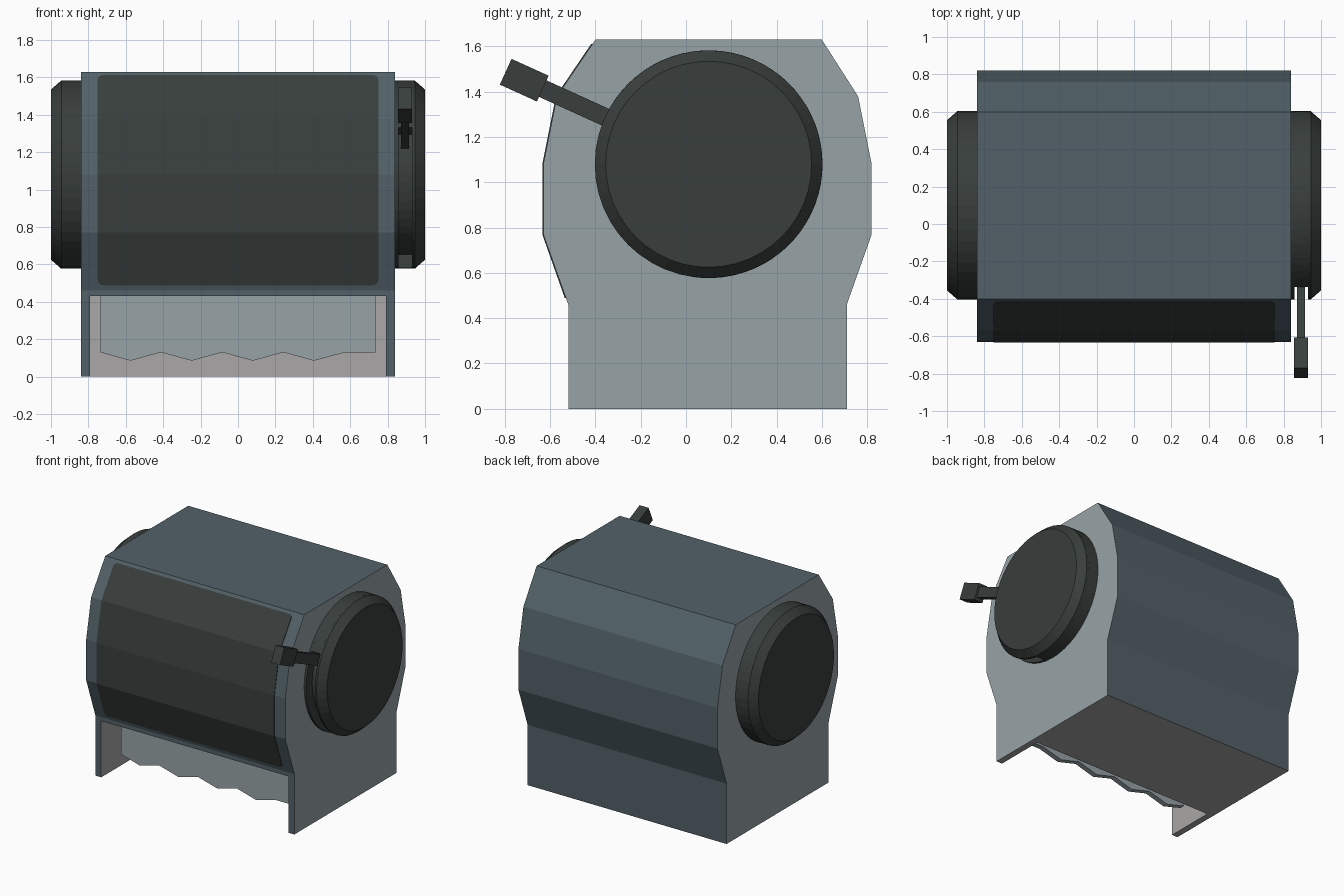
import bpy, bmesh, math
from mathutils import Matrix

cube = bpy.data.objects.get("Cube")
if cube:
    bpy.data.objects.remove(cube)


def material(name, rgb):
    m = bpy.data.materials.new(name)
    m.use_nodes = True
    m.diffuse_color = (*rgb, 1)
    bsdf = next(n for n in m.node_tree.nodes if n.type == "BSDF_PRINCIPLED")
    bsdf.inputs["Base Color"].default_value = (*rgb, 1)
    return m


BLUE = material("blue grey", (0.085, 0.12, 0.14))
LIGHT = material("light grey", (0.31, 0.37, 0.39))
WARM = material("warm grey", (0.40, 0.385, 0.385))
DARK = material("charcoal", (0.040, 0.049, 0.046))


def finish(name, bm, mats, rule=None):
    bmesh.ops.recalc_face_normals(bm, faces=bm.faces)
    if rule:
        for f in bm.faces:
            f.material_index = rule(f.normal, f.calc_center_median())
    mesh = bpy.data.meshes.new(name)
    bm.to_mesh(mesh)
    bm.free()
    for m in mats:
        mesh.materials.append(m)
    ob = bpy.data.objects.new(name, mesh)
    bpy.context.collection.objects.link(ob)
    return ob


def loft(name, rings, mats, rule=None):
    """Skin equal-length closed rings and cap both ends."""
    bm = bmesh.new()
    rows = [[bm.verts.new(p) for p in ring] for ring in rings]
    n = len(rows[0])
    for a, b in zip(rows, rows[1:]):
        for i in range(n):
            j = (i + 1) % n
            bm.faces.new((a[i], a[j], b[j], b[i]))
    bm.faces.new(rows[0])
    bm.faces.new(rows[-1])
    return finish(name, bm, mats, rule)


def prism_x(name, outline, x0, x1, mats, rule=None):
    return loft(name, [[(x, y, z) for y, z in outline] for x in (x0, x1)], mats, rule)


# Housing: side plates and a middle with an open tray bay at the lower front
HALF, INNER, BAY_BACK, BAY_TOP = 0.84, 0.79, -0.13, 0.43
front = [(-0.52, 0.46), (-0.63, 0.77), (-0.63, 1.08), (-0.57, 1.38), (-0.40, 1.63)]
back = [(0.60, 1.63), (0.76, 1.38), (0.82, 1.08), (0.82, 0.77), (0.71, 0.46), (0.71, 0)]


def housing_rule(n, c):
    if abs(n.x) > 0.9:
        return 1 if abs(c.x) > 0.8 else 2
    in_bay = n.y < -0.9 and -0.2 < c.y < 0
    return 2 if n.z < -0.9 or in_bay else 0


shell = [BLUE, LIGHT, WARM]
for side, s in (("left", 1), ("right", -1)):
    prism_x(side + "_side_plate", [(-0.52, 0)] + front + back,
            s * INNER, s * HALF, shell, housing_rule)
bay = [(BAY_BACK, 0), (BAY_BACK, BAY_TOP), (-0.52, BAY_TOP)]
prism_x("housing_middle", bay + front + back, -INNER, INNER, shell, housing_rule)

# Hanging sheet with a zigzag lower edge
pts = [(-0.735, 0.43), (-0.735, 0.13)]
pts += [(-0.575 + 0.1635 * i, 0.13 if i % 2 else 0.085) for i in range(7)]
pts += [(0.575, 0.13), (0.735, 0.13), (0.735, 0.43)]
loft("hanging_sheet", [[(x, y, z) for x, z in pts] for y in (-0.36, -0.32)], [LIGHT])


# Dark front panel following the housing, with rounded corners
def panel_rows():
    path = [(-0.531, 0.49)] + front[1:4] + [(-0.414, 1.61)]
    r = 0.03
    rows = []

    def corner(a, b):
        dist = math.dist(a, b)
        for k in range(5):
            d = r * (1 - math.cos(k * math.pi / 8))
            t = d / dist
            half = 0.75 - r + math.sqrt(max(0, r * r - (r - d) ** 2))
            yield half, a[0] + (b[0] - a[0]) * t, a[1] + (b[1] - a[1]) * t

    rows += list(corner(path[0], path[1]))
    rows += [(0.75, y, z) for y, z in path[1:4]]
    rows += list(corner(path[4], path[3]))[::-1]
    return rows


bm = bmesh.new()
strip = [(bm.verts.new((-h, y, z)), bm.verts.new((h, y, z))) for h, y, z in panel_rows()]
for a, b in zip(strip, strip[1:]):
    bm.faces.new((a[0], a[1], b[1], b[0]))
panel = finish("front_panel", bm, [DARK])
solid = panel.modifiers.new("thickness", "SOLIDIFY")
solid.thickness, solid.offset = 0.009, 0

# Round end caps
CY, CZ, R, SEG = 0.10, 1.08, 0.503, 48


def circle(x, r):
    return [(x, CY + r * math.cos(2 * math.pi * i / SEG),
             CZ + r * math.sin(2 * math.pi * i / SEG)) for i in range(SEG)]


def disc(name, sections):
    return loft(name, [circle(x, r) for x, r in sections], [DARK])


rim = [(0.945, R), (1.0, 0.455)]
disc("right_end_cap", [(-x, r) for x, r in [(0.83, R)] + rim])
disc("left_cap_base", [(0.83, R), (0.857, R)])
disc("left_cap_face", [(0.93, R)] + rim)

# Slotted core of the left cap: the lever track is a shallower arc at the front
track_start, track_end = math.radians(150), math.radians(262)
core = []
for i in range(SEG + 1):
    a = track_end + (track_start + 2 * math.pi - track_end) * i / SEG
    core.append((CY + R * math.cos(a), CZ + R * math.sin(a)))
for i in range(17):
    a = track_start + (track_end - track_start) * i / 16
    core.append((CY + 0.43 * math.cos(a), CZ + 0.43 * math.sin(a)))
prism_x("left_cap_core", core, 0.857, 0.93, [DARK])


# Lever: boxes laid out radially, then tilted upward
def lever_box(name, r0, r1, width, depth):
    bm = bmesh.new()
    bmesh.ops.create_cube(bm, size=1)
    place = (Matrix.Translation((0.893, CY, CZ))
             @ Matrix.Rotation(math.radians(-24.5), 4, "X")
             @ Matrix.Translation((0, -(r0 + r1) / 2, 0))
             @ Matrix.Diagonal((depth, r1 - r0, width, 1)))
    bmesh.ops.transform(bm, matrix=place, verts=bm.verts)
    return finish(name, bm, [DARK])


lever_box("lever_arm", 0.40, 0.82, 0.08, 0.045)
lever_box("lever_grip", 0.805, 0.985, 0.125, 0.075)
